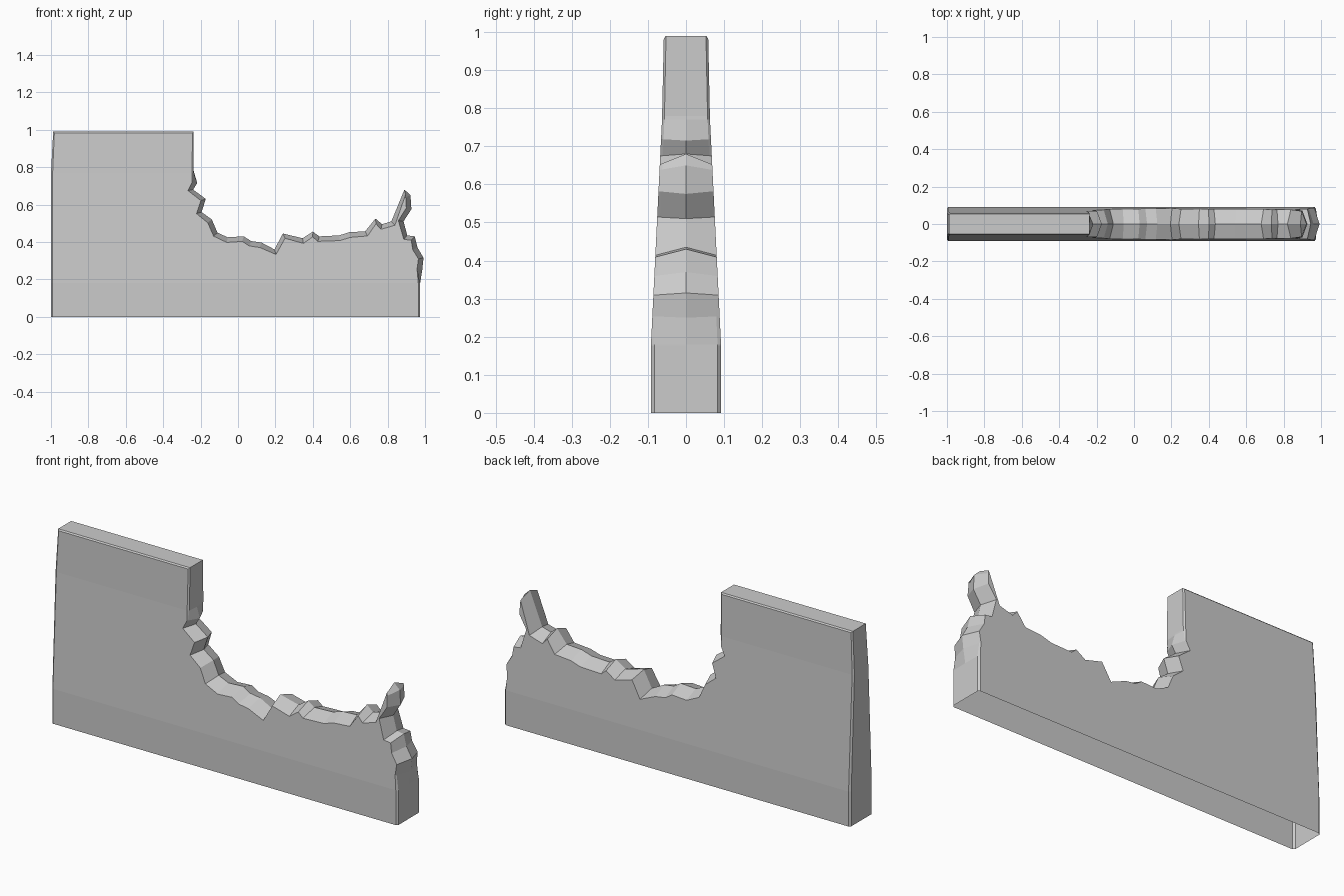
import bpy, bmesh
from mathutils import Vector

if "Cube" in bpy.data.objects:
    bpy.data.objects.remove(bpy.data.objects["Cube"])

# Wall silhouette at mid thickness, from the bottom left round to the bottom right
intact_left = [(-1, 0), (-1, .77), (-.988, .99), (-.237, .99), (-.237, .78)]
broken = [(-.218, .715), (-.24, .68), (-.172, .63), (-.195, .56), (-.14, .52),
          (-.11, .45), (-.055, .425), (.03, .43), (.07, .405), (.125, .397),
          (.195, .36), (.24, .445), (.345, .42), (.40, .455), (.435, .43),
          (.54, .435), (.595, .452), (.68, .457), (.735, .525), (.77, .495),
          (.82, .51), (.89, .68), (.922, .65), (.927, .575), (.885, .51),
          (.905, .435), (.945, .43), (.96, .37), (.992, .315), (.985, .25)]
intact_right = [(.973, .175), (.973, 0)]
outline = [Vector(p) for p in intact_left + broken + intact_right]
first, last = len(intact_left), len(intact_left) + len(broken)


def inward(i):
    """Average inward direction of the silhouette at point i."""
    n = Vector((0, 0))
    for a, b in ((i - 1, i), (i, i + 1)):
        if a >= 0 and b < len(outline):
            d = (outline[b] - outline[a]).normalized()
            n += Vector((d.y, -d.x))
    return n.normalized()


def half_thickness(z):
    """Wall battered towards the top."""
    pts = [(0, .092), (.18, .092), (.77, .063), (1, .058)]
    for (z0, t0), (z1, t1) in zip(pts, pts[1:]):
        if z <= z1:
            return t0 + (t1 - t0) * (z - z0) / (z1 - z0)
    return pts[-1][1]


bm = bmesh.new()
# Rings of the silhouette from front to back; the broken edge forms a central ridge
rings = []
for s in (-1, -.9, 0, .9, 1):
    ring = []
    for i, p in enumerate(outline):
        if first <= i < last:
            inset = .028 * abs(s)
        else:
            inset = .009 if abs(s) == 1 else 0
        q = p + inward(i) * inset
        ring.append(bm.verts.new((q.x, s, max(q.y, 0))))
    rings.append(ring)
for a, b in zip(rings, rings[1:]):
    for i in range(len(outline) - 1):
        bm.faces.new((a[i], b[i], b[i + 1], a[i + 1]))
# Front and back faces; the underside stays open
bm.faces.new(rings[0])
bm.faces.new(rings[-1][::-1])

# Bend lines where the wall changes slope, then taper
for z in (.18, .77):
    bmesh.ops.bisect_plane(bm, geom=bm.verts[:] + bm.edges[:] + bm.faces[:],
                           plane_co=(0, 0, z), plane_no=(0, 0, 1), dist=1e-5)
bmesh.ops.triangulate(bm, faces=[f for f in bm.faces if len(f.verts) > 4])
for v in bm.verts:
    v.co.y *= half_thickness(v.co.z)
bmesh.ops.recalc_face_normals(bm, faces=bm.faces[:])
front = min(bm.faces, key=lambda f: f.calc_center_median().y)
if front.normal.y > 0:
    bmesh.ops.reverse_faces(bm, faces=bm.faces[:])

mesh = bpy.data.meshes.new("broken_wall")
bm.to_mesh(mesh)
bm.free()
wall = bpy.data.objects.new("broken_wall", mesh)
bpy.context.collection.objects.link(wall)

# Plain stone grey
stone = bpy.data.materials.new("stone_grey")
stone.diffuse_color = (.6, .6, .6, 1)
stone.use_nodes = True
stone.node_tree.nodes["Principled BSDF"].inputs["Base Color"].default_value = stone.diffuse_color
mesh.materials.append(stone)
